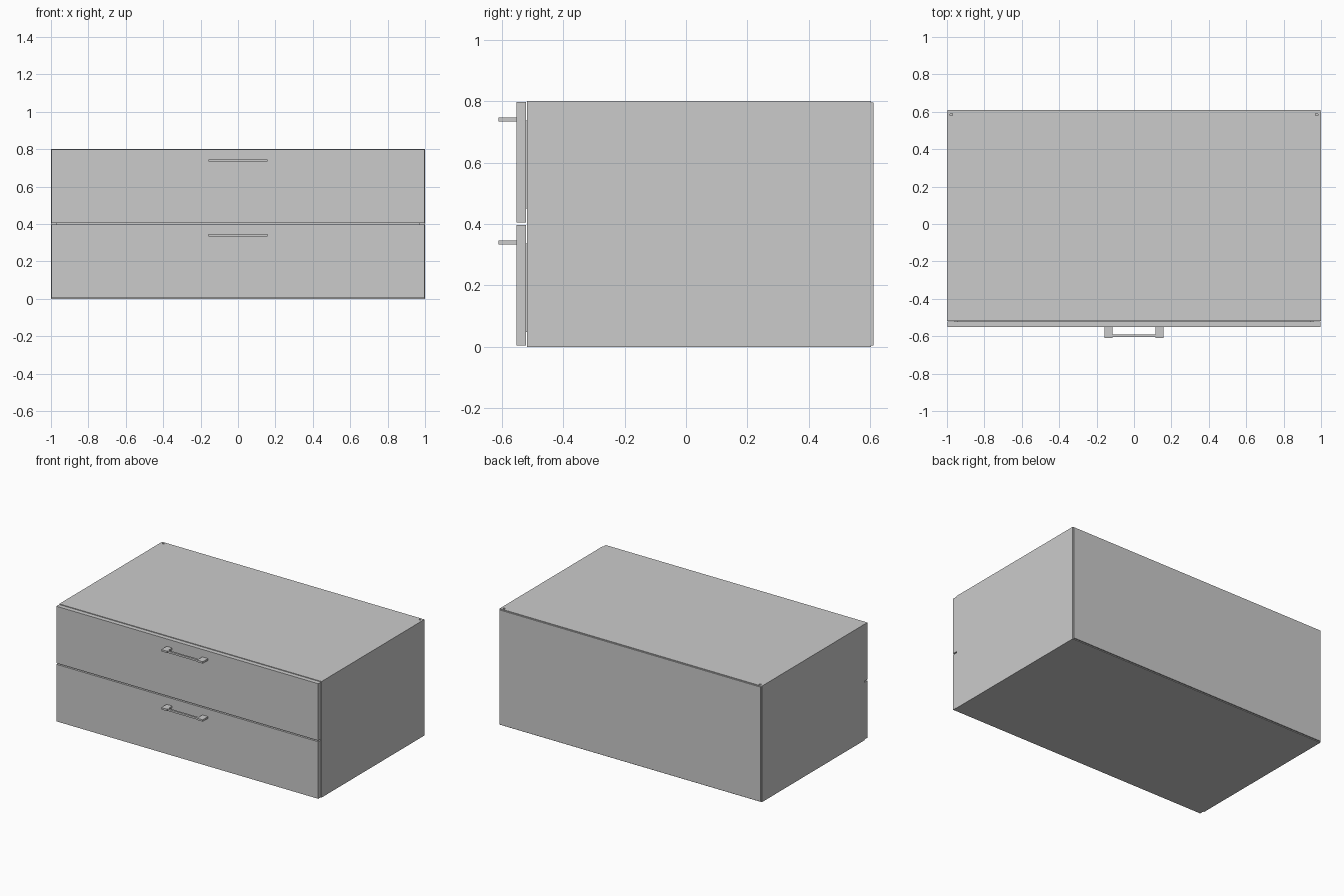
import bpy, bmesh

if "Cube" in bpy.data.objects:
    bpy.data.objects.remove(bpy.data.objects["Cube"])


def box(name, x0, x1, y0, y1, z0, z1):
    bm = bmesh.new()
    bmesh.ops.create_cube(bm, size=1)
    for v in bm.verts:
        v.co = ((x0 + x1) / 2 + v.co.x * (x1 - x0),
                (y0 + y1) / 2 + v.co.y * (y1 - y0),
                (z0 + z1) / 2 + v.co.z * (z1 - z0))
    return finish(name, bm)


def finish(name, bm):
    bmesh.ops.recalc_face_normals(bm, faces=bm.faces)
    me = bpy.data.meshes.new(name)
    bm.to_mesh(me)
    bm.free()
    ob = bpy.data.objects.new(name, me)
    bpy.context.collection.objects.link(ob)
    return ob


def extrude_z(name, outline, z0, z1):
    bm = bmesh.new()
    face = bm.faces.new([bm.verts.new((x, y, z0)) for x, y in outline])
    ret = bmesh.ops.extrude_face_region(bm, geom=[face])
    for g in ret["geom"]:
        if isinstance(g, bmesh.types.BMVert):
            g.co.z = z1
    return finish(name, bm)


T = 0.03                      # panel thickness
FRONT, BACK, H = -0.518, 0.602, 0.80

# Carcass panels
for side, s in (("left", -1), ("right", 1)):
    a, b = sorted((s * 1.0, s * (1 - T)))
    box(side + "_side", a, b, FRONT, BACK, 0, H)
top = box("top_panel", -1 + T, 1 - T, FRONT, BACK, H - T, H)
box("bottom_panel", -1 + T, 1 - T, FRONT, BACK, 0, T)
box("back_panel", -0.996, 0.996, BACK, 0.61, 0.005, H - 0.005)

# Small fixing holes in the rear corners of the top
for side, s in (("left", -1), ("right", 1)):
    bpy.ops.mesh.primitive_cylinder_add(vertices=16, radius=0.01, depth=0.02,
                                        location=(s * 0.975, 0.585, H))
    cutter = bpy.context.object
    cutter.name = side + "_hole_cutter"
    cutter.scale.y = 0.6
    cutter.hide_render = True
    cutter.hide_set(True)
    target = bpy.data.objects[side + "_side"]
    mod = target.modifiers.new("fixing_hole", 'BOOLEAN')
    mod.object = cutter
    mod.operation = 'DIFFERENCE'
    mod.solver = 'EXACT'

# Two drawers: front, box and handle
for name, z0, z1 in (("lower", 0.004, 0.397), ("upper", 0.405, 0.797)):
    box(name + "_drawer_front", -0.998, 0.998, -0.552, -0.521, z0, z1)
    b0, b1 = z0 + 0.045, z1 - 0.06
    box(name + "_drawer_base", -0.94, 0.94, -0.521, 0.56, b0, b0 + 0.015)
    box(name + "_drawer_rear", -0.94, 0.94, 0.54, 0.56, b0, b1)
    for side, s in (("left", -1), ("right", 1)):
        a, b = sorted((s * 0.96, s * 0.94))
        box(f"{name}_drawer_{side}_wall", a, b, -0.521, 0.56, b0, b1)
    # U-shaped handle
    half = [(0.115, -0.592), (0.115, -0.552), (0.158, -0.552), (0.158, -0.61)]
    outline = half + [(-x, y) for x, y in reversed(half)]
    # bar is set slightly behind the post faces
    notch = [(0.115, -0.61), (0.115, -0.605)]
    outline = half + notch + [(-x, y) for x, y in reversed(half + notch)]
    extrude_z(name + "_handle", outline, z1 - 0.064, z1 - 0.051)
